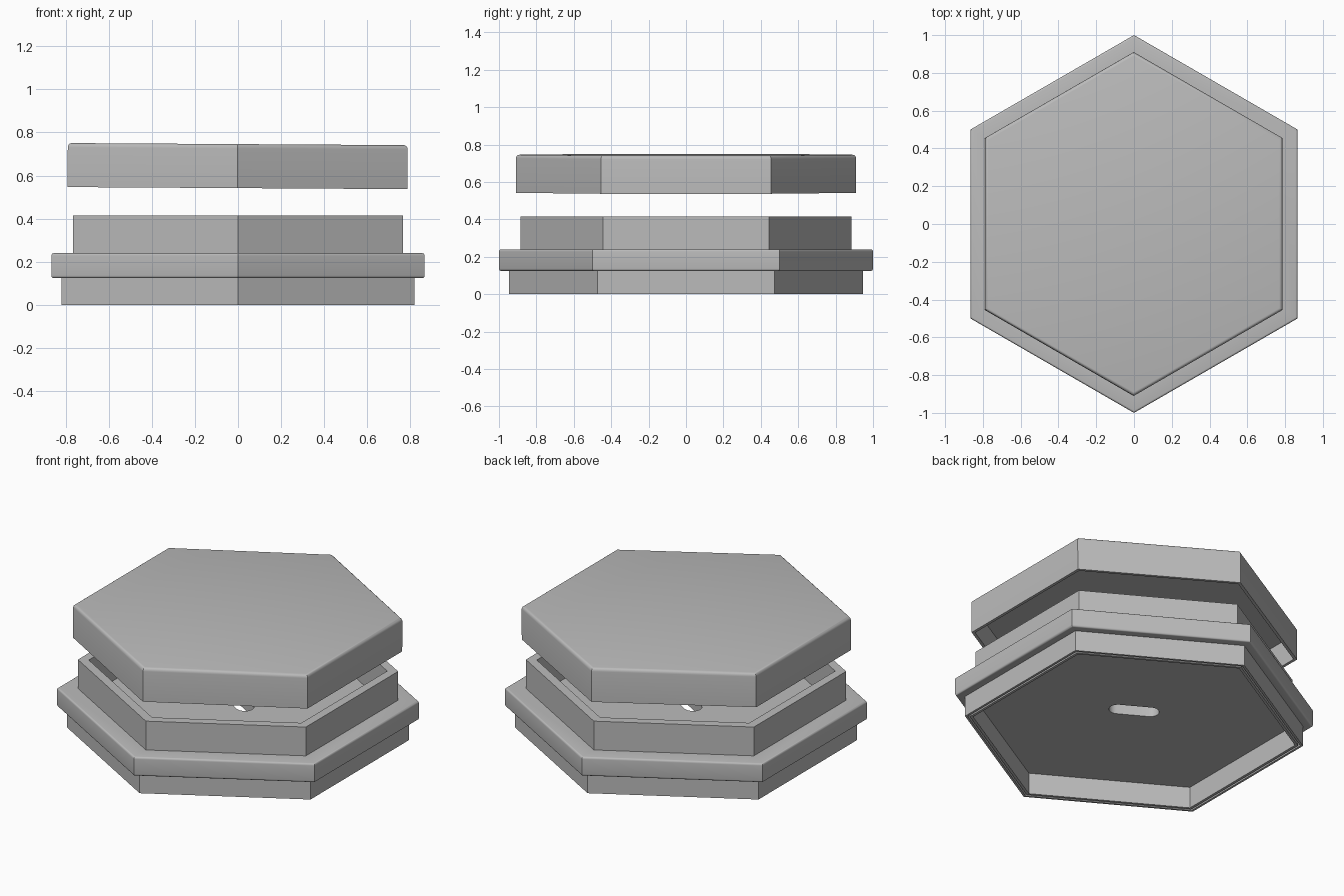
import bpy, bmesh
from math import sin, cos, pi, radians
from mathutils import Matrix, Vector

cube = bpy.data.objects.get("Cube")
if cube:
    bpy.data.objects.remove(cube, do_unlink=True)

grey = bpy.data.materials.new("plain grey")
grey.use_nodes = True
grey.diffuse_color = (0.5, 0.5, 0.5, 1)
grey.node_tree.nodes["Principled BSDF"].inputs["Base Color"].default_value = (0.5, 0.5, 0.5, 1)


def make_object(name, bm):
    bmesh.ops.recalc_face_normals(bm, faces=bm.faces)
    mesh = bpy.data.meshes.new(name)
    bm.to_mesh(mesh)
    bm.free()
    mesh.materials.append(grey)
    obj = bpy.data.objects.new(name, mesh)
    bpy.context.collection.objects.link(obj)
    return obj


def rounded(profile, steps=4):
    """Replace each (radius, z, rounding) corner by a small arc."""
    out = []
    for i, p in enumerate(profile):
        here = Vector(p[:2])
        if len(p) == 2:
            out.append(here)
            continue
        a = (Vector(profile[i - 1][:2]) - here).normalized() * p[2]
        b = (Vector(profile[i + 1][:2]) - here).normalized() * p[2]
        for k in range(steps + 1):
            t = k / steps * pi / 2
            out.append(here + a * (1 - sin(t)) + b * (1 - cos(t)))
    return out


def hex_lathe(name, profile):
    """Turn a profile through six sides, with a corner on the y axis."""
    bm = bmesh.new()
    verts = [bm.verts.new((0, r, z)) for r, z in rounded(profile)]
    edges = [bm.edges.new(pair) for pair in zip(verts, verts[1:])]
    bmesh.ops.spin(bm, geom=verts + edges, cent=(0, 0, 0), axis=(0, 0, 1),
                   angle=2 * pi, steps=6)
    bmesh.ops.remove_doubles(bm, verts=bm.verts, dist=0.0005)
    return make_object(name, bm)


def slot_cutter(name, offset, half, radius, n=12):
    """Upright round-ended prism lying along the diagonal of the base."""
    bm = bmesh.new()
    ring = []
    for side in (1, -1):
        for k in range(n + 1):
            t = -pi / 2 + pi * k / n
            ring.append(bm.verts.new((offset + side * (half + radius * cos(t)),
                                      side * radius * sin(t), 0.05)))
    face = bm.faces.new(ring)
    new = bmesh.ops.extrude_face_region(bm, geom=[face])["geom"]
    bmesh.ops.translate(bm, vec=(0, 0, 0.3),
                        verts=[v for v in new if isinstance(v, bmesh.types.BMVert)])
    bmesh.ops.remove_doubles(bm, verts=bm.verts, dist=0.0005)
    bm.transform(Matrix.Rotation(radians(150), 4, "Z"))
    return make_object(name, bm)


def activate(obj):
    bpy.ops.object.select_all(action="DESELECT")
    obj.select_set(True)
    bpy.context.view_layer.objects.active = obj


# Base: grooved skirt, flange, upright wall and floor in one piece
base = hex_lathe("base_tray", [
    (0, 0.13), (0.9, 0.13), (0.9, 0), (0.918, 0), (0.918, 0.03), (0.93, 0.03),
    (0.93, 0), (0.945, 0), (0.945, 0.125), (1, 0.125, 0.012), (1, 0.24, 0.012),
    (0.885, 0.24), (0.885, 0.415), (0.825, 0.415), (0.825, 0.2), (0, 0.2)])

# Central slot and two round holes through the floor
for label, offset, half, radius in (("slot", 0, 0.09, 0.05),
                                    ("near_hole", -0.64, 0, 0.056),
                                    ("far_hole", 0.64, 0, 0.056)):
    cutter = slot_cutter(label + "_cutter", offset, half, radius)
    cutter.hide_render = True
    cut = base.modifiers.new(label, "BOOLEAN")
    cut.operation, cut.solver, cut.object = "DIFFERENCE", "EXACT", cutter
    activate(base)
    bpy.ops.object.modifier_apply(modifier=label)
    bpy.data.objects.remove(cutter, do_unlink=True)

# Lid: hollow cap floating above the base, tipped very slightly
lid = hex_lathe("lid", [
    (0, 0.05), (0.89, 0.05), (0.89, -0.102), (0.91, -0.102),
    (0.91, 0.102, 0.02), (0, 0.102)])
lid.location = (-0.002, 0, 0.644)
lid.rotation_euler.y = radians(0.35)

for part in (base, lid):
    activate(part)
    bpy.ops.object.shade_smooth_by_angle(angle=radians(32))
